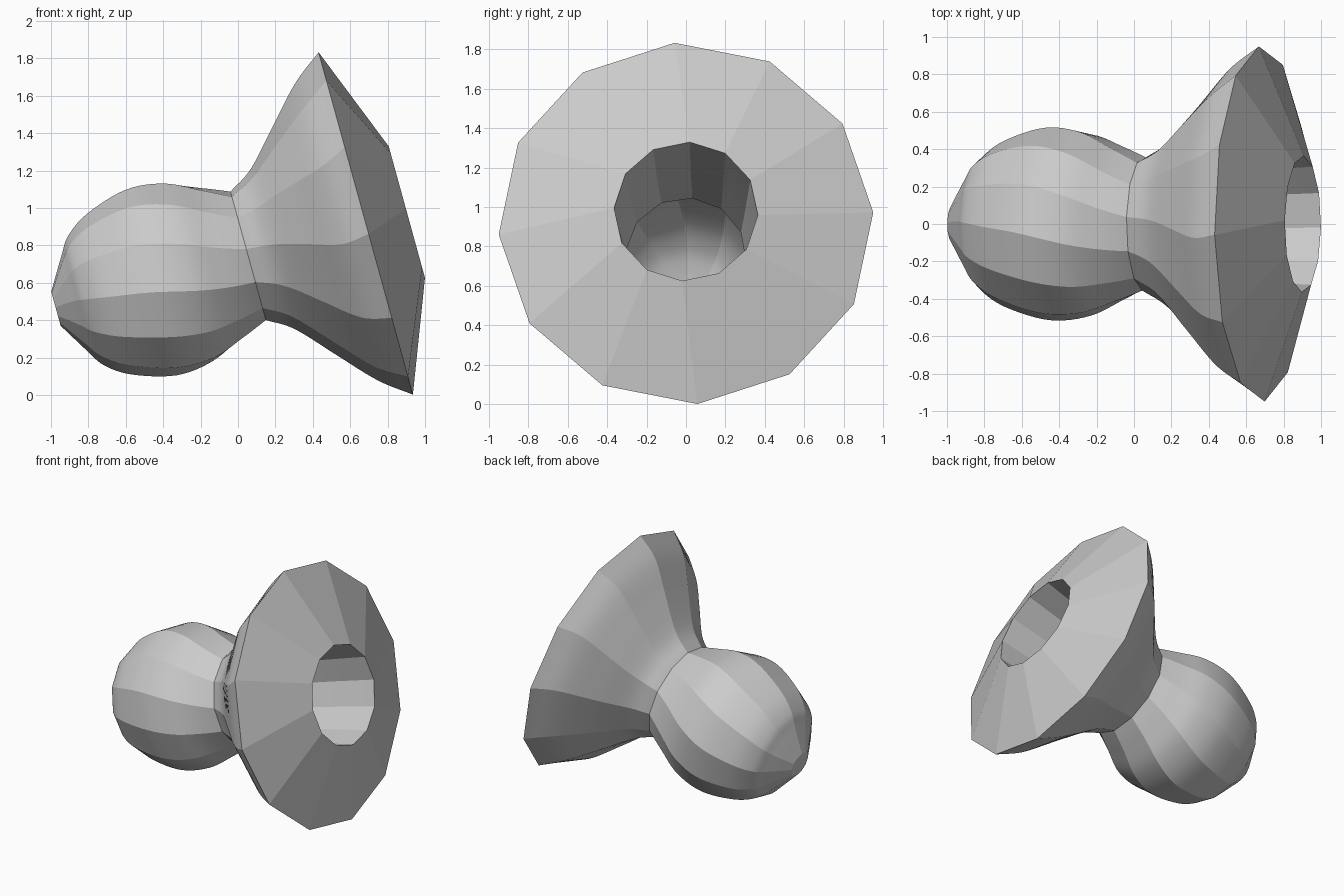
import bpy, bmesh, math
from mathutils import Vector

if "Cube" in bpy.data.objects:
    bpy.data.objects.remove(bpy.data.objects["Cube"])

SIDES = 12
TILT = math.radians(15.4)
ORIGIN = Vector((0.683, 0, 0.917))                       # centre of the wide rim
AXIS = Vector((math.cos(TILT), 0, math.sin(TILT)))
UP = Vector((-math.sin(TILT), 0, math.cos(TILT)))
SIDE = Vector((0, 1, 0))

# Profile pieces: (position along axis, radius, twist in degrees)
BULB = [(-1.718, .095, 35), (-1.615, .265, 33), (-1.55, .36, 31), (-1.42, .447, 28),
        (-1.19, .517, 24), (-.98, .502, 18), (-.8, .425, 11.5), (-.652, .358, 6)]
BELL = [(-.652, .358, 6), (-.514, .446, 3), (-.335, .64, -2), (-.16, .83, -5), (0, .951, -3.5)]
LIP = [(0, .951, -3.5), (.228, .365, 3)]
BORE = [(.228, .365, 3), (-.2, .338, 4), (-.62, .305, 6)]
CAVITY = [(-.62, .305, 6), (-.8, .375, 11.5), (-.98, .455, 18), (-1.19, .475, 24),
          (-1.42, .405, 28), (-1.55, .31, 31), (-1.62, .2, 33), (-1.68, .05, 35)]


def smooth_piece(pts, steps=6):
    """Catmull-Rom samples through one profile piece."""
    if len(pts) == 2:
        return [Vector(p) for p in pts]
    v = [Vector(p) for p in pts]
    v = [2 * v[0] - v[1]] + v + [2 * v[-1] - v[-2]]
    out = []
    for i in range(1, len(v) - 2):
        a, b, c, d = v[i - 1:i + 3]
        for k in range(steps):
            t = k / steps
            out.append(.5 * (2 * b + (c - a) * t + (2 * a - 5 * b + 4 * c - d) * t * t
                             + (3 * b - a - 3 * c + d) * t ** 3))
    return out + [v[-2]]


def ring(bm, p):
    s, r, twist = p
    out = []
    for k in range(SIDES):
        a = math.radians(twist) + 2 * math.pi * k / SIDES
        out.append(bm.verts.new(ORIGIN + AXIS * s + (UP * math.cos(a) + SIDE * math.sin(a)) * r))
    return out


def turned(name, pieces, mat):
    """Twisted lathe: smooth along the profile, sharp between the sides."""
    bm = bmesh.new()
    rings, corners = [], {0}
    for piece in pieces:
        pts = smooth_piece(piece)
        rings += [ring(bm, p) for p in (pts[1:] if rings else pts)]
        corners.add(len(rings) - 1)
    for a, b in zip(rings, rings[1:]):
        for k in range(SIDES):
            n = (k + 1) % SIDES
            bm.faces.new((a[k], a[n], b[n], b[k])).smooth = True
            bm.edges.get((a[k], b[k])).smooth = False
    for i in corners:
        for k in range(SIDES):
            bm.edges.get((rings[i][k], rings[i][(k + 1) % SIDES])).smooth = False
    bm.faces.new(rings[0])      # closed tail end
    bm.faces.new(rings[-1])     # closed cavity end
    bmesh.ops.recalc_face_normals(bm, faces=bm.faces)
    me = bpy.data.meshes.new(name)
    bm.to_mesh(me)
    bm.free()
    me.materials.append(mat)
    ob = bpy.data.objects.new(name, me)
    bpy.context.collection.objects.link(ob)
    return ob


grey = bpy.data.materials.new("light_grey")
grey.diffuse_color = (.6, .6, .6, 1)
grey.use_nodes = True
grey.node_tree.nodes["Principled BSDF"].inputs["Base Color"].default_value = grey.diffuse_color

# Tilted hollow vessel: bulb, flared bell, sloping lip, bore and inner cavity
turned("flared_vessel", [BULB, BELL, LIP, BORE, CAVITY], grey)
